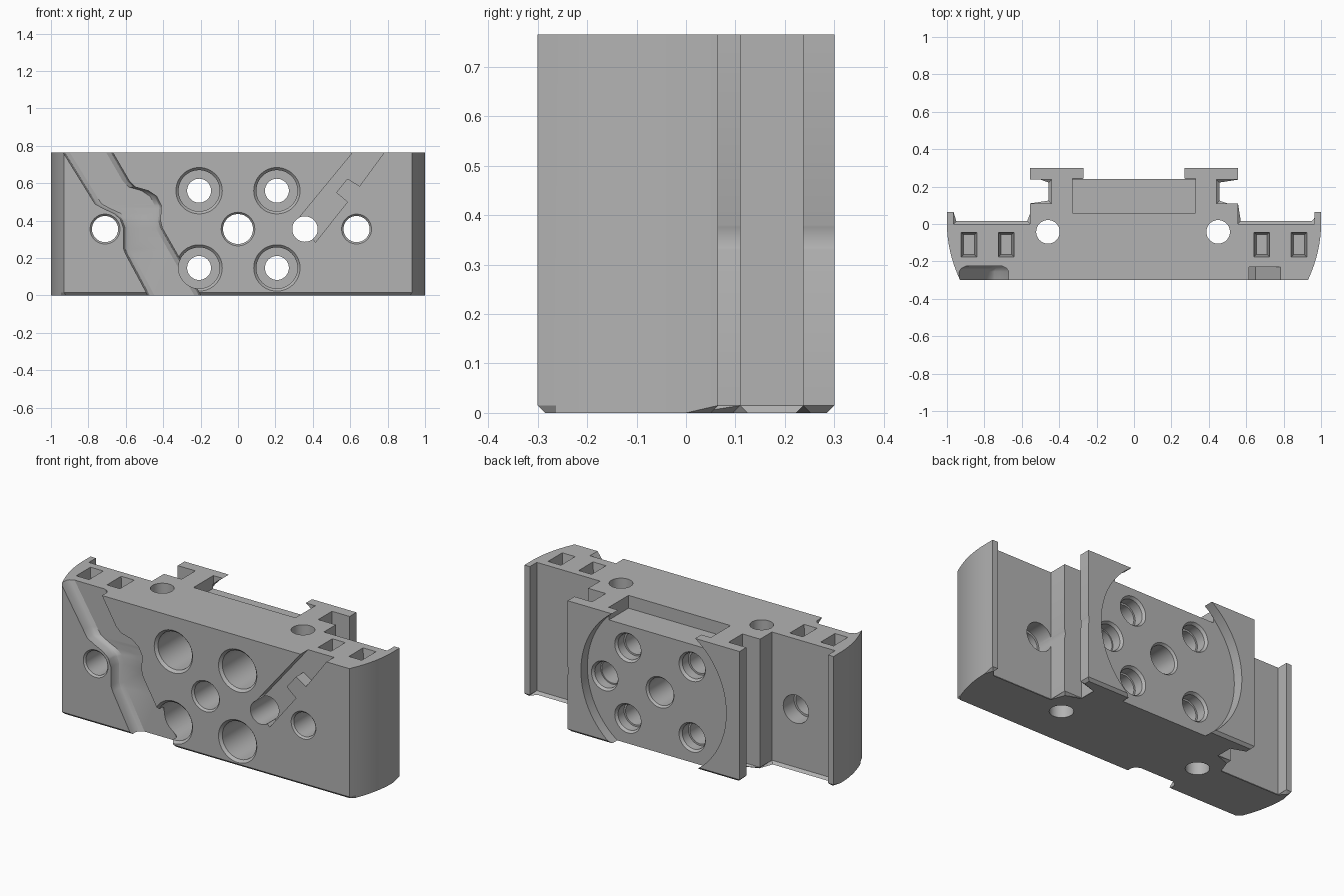
import bpy, bmesh, math
from mathutils import Matrix

cube = bpy.data.objects.get("Cube")
if cube:
    bpy.data.objects.remove(cube, do_unlink=True)

H = 0.765

grey = bpy.data.materials.new("plain_grey")
grey.use_nodes = True
colour = (0.45, 0.45, 0.45, 1)
grey.diffuse_color = colour
grey.node_tree.nodes["Principled BSDF"].inputs["Base Color"].default_value = colour


def make(name, bm):
    bmesh.ops.recalc_face_normals(bm, faces=bm.faces)
    me = bpy.data.meshes.new(name)
    bm.to_mesh(me)
    bm.free()
    me.materials.append(grey)
    ob = bpy.data.objects.new(name, me)
    bpy.context.collection.objects.link(ob)
    return ob


def loft(rings):
    """Closed solid through rings of equal point count."""
    bm = bmesh.new()
    loops = [[bm.verts.new(p) for p in ring] for ring in rings]
    n = len(loops[0])
    for a, b in zip(loops, loops[1:]):
        for i in range(n):
            j = (i + 1) % n
            bm.faces.new((a[i], a[j], b[j], b[i]))
    bm.faces.new(loops[0])
    bm.faces.new(loops[-1])
    return bm


# Main body: half outline mirrored, extruded, chamfered at the base
half = [(0, 0.3), (0.556, 0.3), (0.556, 0.237), (0.442, 0.237), (0.442, 0.11),
        (0.556, 0.11), (0.556, 0), (0.965, 0), (0.965, 0.065), (1, 0.065)]
for i in range(9):
    t = i / 8
    half.append((1 - 0.07 * t ** 2, -0.3 * t))
outline = half[1:] + [(-x, y) for x, y in reversed(half[1:])]
bm = loft([[(x, y, z) for x, y in outline] for z in (0, H)])
base_edges = [e for e in bm.edges if all(v.co.z < 0.001 for v in e.verts)]
bmesh.ops.bevel(bm, geom=base_edges, offset=0.015, segments=1, affect='EDGES')
body = make("mounting_block", bm)


def cut(bm):
    cutter = make("cutter", bm)
    cutter.hide_render = True
    mod = body.modifiers.new("cut", 'BOOLEAN')
    mod.operation, mod.solver, mod.object = 'DIFFERENCE', 'EXACT', cutter
    bpy.context.view_layer.objects.active = body
    bpy.ops.object.modifier_apply(modifier=mod.name)
    bpy.data.objects.remove(cutter, do_unlink=True)


def bore(x, z, profile, segs=48):
    """Stepped hole along y from (y, radius) pairs."""
    angles = [2 * math.pi * i / segs for i in range(segs)]
    cut(loft([[(x + r * math.cos(a), y, z + r * math.sin(a)) for a in angles]
              for y, r in profile]))


def box(x0, x1, y0, y1, z0, z1, taper=0.0):
    def ring(z, t):
        return [(x0 + t, y0 + t, z), (x1 - t, y0 + t, z), (x1 - t, y1 - t, z), (x0 + t, y1 - t, z)]
    cut(loft([ring(z0, taper), ring(z1, 0)]))


# Round recess on the back and shallow pocket above it
bore(0, 0.38, [(0.24, 0.47), (0.4, 0.47)], 96)
box(-0.33, 0.33, 0.06, 0.243, H - 0.075, 0.9)

# Curved wide channel on the left of the front
left_edge = [(0.83, -0.975), (H, -0.935), (0.49, -0.765), (0.465, -0.72), (0.44, -0.665),
             (0.41, -0.63), (0.36, -0.612), (0.25, -0.612), (0.22, -0.6), (-0.05, -0.455)]
right_edge = [(0.83, -0.71), (H, -0.67), (0.61, -0.58), (0.58, -0.55), (0.56, -0.48),
              (0.53, -0.435), (0.48, -0.41), (0.4, -0.415), (0.36, -0.405), (-0.05, -0.17)]


def lookup(table, z):
    for (za, xa), (zb, xb) in zip(table, table[1:]):
        if zb <= z <= za:
            return xa + (xb - xa) * (za - z) / (za - zb)


rings = []
for z in sorted({p[0] for p in left_edge + right_edge}):
    a, b = lookup(left_edge, z), lookup(right_edge, z)
    wall = [(0, -0.33), (0, -0.255), (0.01, -0.238), (0.035, -0.225)]
    rings.append([(a + d, y, z) for d, y in wall] + [(b - d, y, z) for d, y in reversed(wall)])
cut(loft(rings))

# Slanted notched channel on the right of the front
notched = [(0.668, 0.83), (0.31, 0.395), (0.415, 0.285), (0.585, 0.5), (0.525, 0.55),
           (0.585, 0.625), (0.65, 0.585), (0.83, 0.83)]
cut(loft([[(x, y, z) for x, z in notched] for y in (-0.33, -0.23)]))

# Four counterbored holes, then the plain bolt holes
for x in (-0.208, 0.208):
    for z in (0.147, 0.56):
        bore(x, z, [(-0.33, 0.14), (-0.3, 0.124), (-0.285, 0.11), (0.03, 0.11),
                    (0.03, 0.064), (0.17, 0.064), (0.17, 0.074), (0.225, 0.074),
                    (0.24, 0.085), (0.26, 0.1)])
bore(0, 0.355, [(-0.33, 0.115), (-0.3, 0.09), (-0.288, 0.08), (0.228, 0.08), (0.24, 0.09), (0.26, 0.107)])
bore(0.358, 0.355, [(-0.33, 0.068), (0.17, 0.068), (0.17, 0.075), (0.225, 0.075), (0.26, 0.1)])
for x in (-0.711, 0.634):
    bore(x, 0.355, [(-0.33, 0.1), (-0.3, 0.08), (-0.29, 0.07), (-0.1, 0.07), (-0.1, 0.082), (0.4, 0.082)])

# Vertical pin holes
for x in (-0.46, 0.45):
    ring = [(x + 0.063 * math.cos(i * math.pi / 24), -0.042 + 0.063 * math.sin(i * math.pi / 24))
            for i in range(48)]
    cut(loft([[(px, py, z) for px, py in ring] for z in (-0.1, 0.9)]))

# Four small tapered sockets on the top
for s in (-1, 1):
    for cx in (0.683, 0.882):
        box(s * cx - 0.043, s * cx + 0.043, -0.177, -0.043, H - 0.1, H + 0.01, 0.014)

# Smooth curved walls, crisp edges
bpy.ops.object.select_all(action='DESELECT')
body.select_set(True)
bpy.context.view_layer.objects.active = body
bpy.ops.object.shade_smooth_by_angle(angle=math.radians(30))
